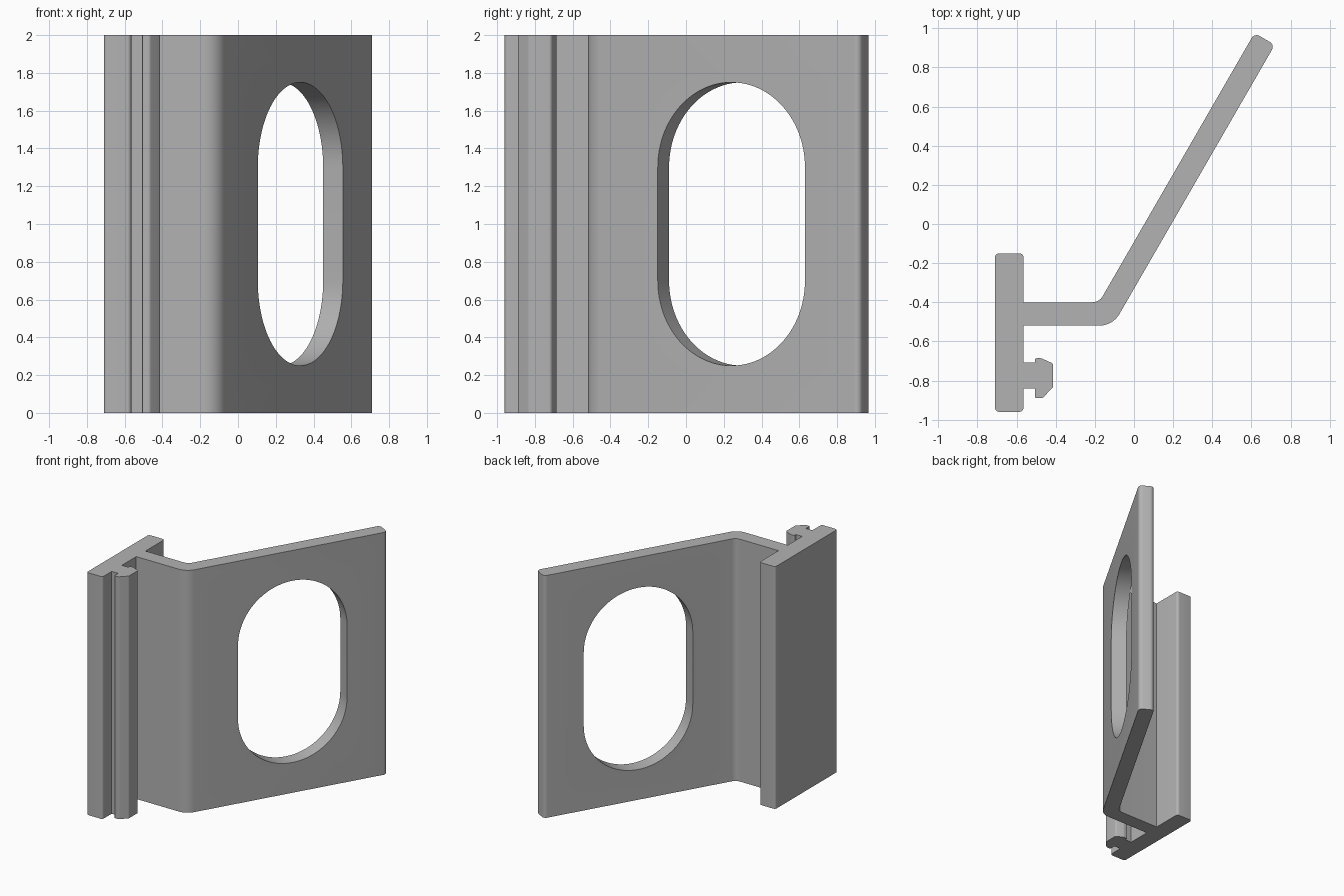
import bpy, bmesh, math
from mathutils import Vector, Matrix

if "Cube" in bpy.data.objects:
    bpy.data.objects.remove(bpy.data.objects["Cube"])

HEIGHT = 2.0
grey = bpy.data.materials.new("aluminium grey")
grey.diffuse_color = (0.45, 0.45, 0.45, 1)
grey.use_nodes = True
grey.node_tree.nodes["Principled BSDF"].inputs["Base Color"].default_value = grey.diffuse_color


def rounded(corners, steps=8):
    """Replace each (x, y, radius) corner with a tangent arc."""
    out = []
    for i, (x, y, r) in enumerate(corners):
        p = Vector((x, y))
        if r == 0:
            out.append(p)
            continue
        a = (Vector(corners[i - 1][:2]) - p).normalized()
        b = (Vector(corners[(i + 1) % len(corners)][:2]) - p).normalized()
        half = a.angle(b) / 2
        centre = p + (a + b).normalized() * r / math.sin(half)
        start = p + a * r / math.tan(half) - centre
        end = p + b * r / math.tan(half) - centre
        sweep = math.atan2(start.cross(end), start.dot(end))
        for k in range(steps + 1):
            out.append(centre + Matrix.Rotation(sweep * k / steps, 2) @ start)
    return out


def extrude(name, points, depth):
    """Extrude a flat outline along z into a solid object."""
    bm = bmesh.new()
    face = bm.faces.new([bm.verts.new((p[0], p[1], 0)) for p in points])
    top = bmesh.ops.extrude_face_region(bm, geom=[face])["geom"]
    bmesh.ops.translate(bm, vec=(0, 0, depth),
                        verts=[v for v in top if isinstance(v, bmesh.types.BMVert)])
    bmesh.ops.recalc_face_normals(bm, faces=bm.faces)
    mesh = bpy.data.meshes.new(name)
    bm.to_mesh(mesh)
    bm.free()
    mesh.materials.append(grey)
    obj = bpy.data.objects.new(name, mesh)
    bpy.context.collection.objects.link(obj)
    return obj


# Bracket cross-section: mounting plate, clip rib, bent arm
corners = [
    (-0.71, -0.96, 0.02), (-0.565, -0.96, 0.02),                     # plate front end
    (-0.565, -0.84, 0), (-0.507, -0.84, 0),                          # rib neck
    (-0.507, -0.89, 0.01), (-0.467, -0.89, 0.02),                    # rib head
    (-0.413, -0.833, 0.01), (-0.413, -0.713, 0.02),
    (-0.475, -0.686, 0.03), (-0.507, -0.686, 0.01),
    (-0.507, -0.708, 0), (-0.565, -0.708, 0),
    (-0.565, -0.52, 0), (-0.109, -0.52, 0.12),                       # arm outer side
    (0.72, 0.916, 0.03), (0.616, 0.976, 0.03),                       # arm tip
    (-0.178, -0.40, 0.06), (-0.565, -0.40, 0),                       # arm inner side
    (-0.565, -0.15, 0.02), (-0.71, -0.15, 0.02),                     # plate back end
]
bracket = extrude("bracket", rounded(corners), HEIGHT)

# Slot cutter, set square to the sloping arm
slot = rounded([(-0.45, -0.75, 0.4499), (0.45, -0.75, 0.4499),
                (0.45, 0.75, 0.4499), (-0.45, 0.75, 0.4499)], 24)
cutter = extrude("slot_cutter", slot, 0.4)
along = Vector((0.5, math.sqrt(0.75), 0))
normal = Vector((math.sqrt(0.75), -0.5, 0))
frame = Matrix((along, (0, 0, 1), normal)).transposed().to_4x4()
frame.translation = Vector((0.278, 0.27, 1.0)) - normal * 0.2
cutter.matrix_world = frame
cutter.hide_render = True

# Cut the slot, then discard the cutter
cut = bracket.modifiers.new("slot", "BOOLEAN")
cut.operation = "DIFFERENCE"
cut.solver = "EXACT"
cut.object = cutter
bpy.context.view_layer.objects.active = bracket
bracket.select_set(True)
bpy.ops.object.modifier_apply(modifier=cut.name)
bpy.data.objects.remove(cutter)

bpy.ops.object.shade_smooth_by_angle(angle=math.radians(30))
